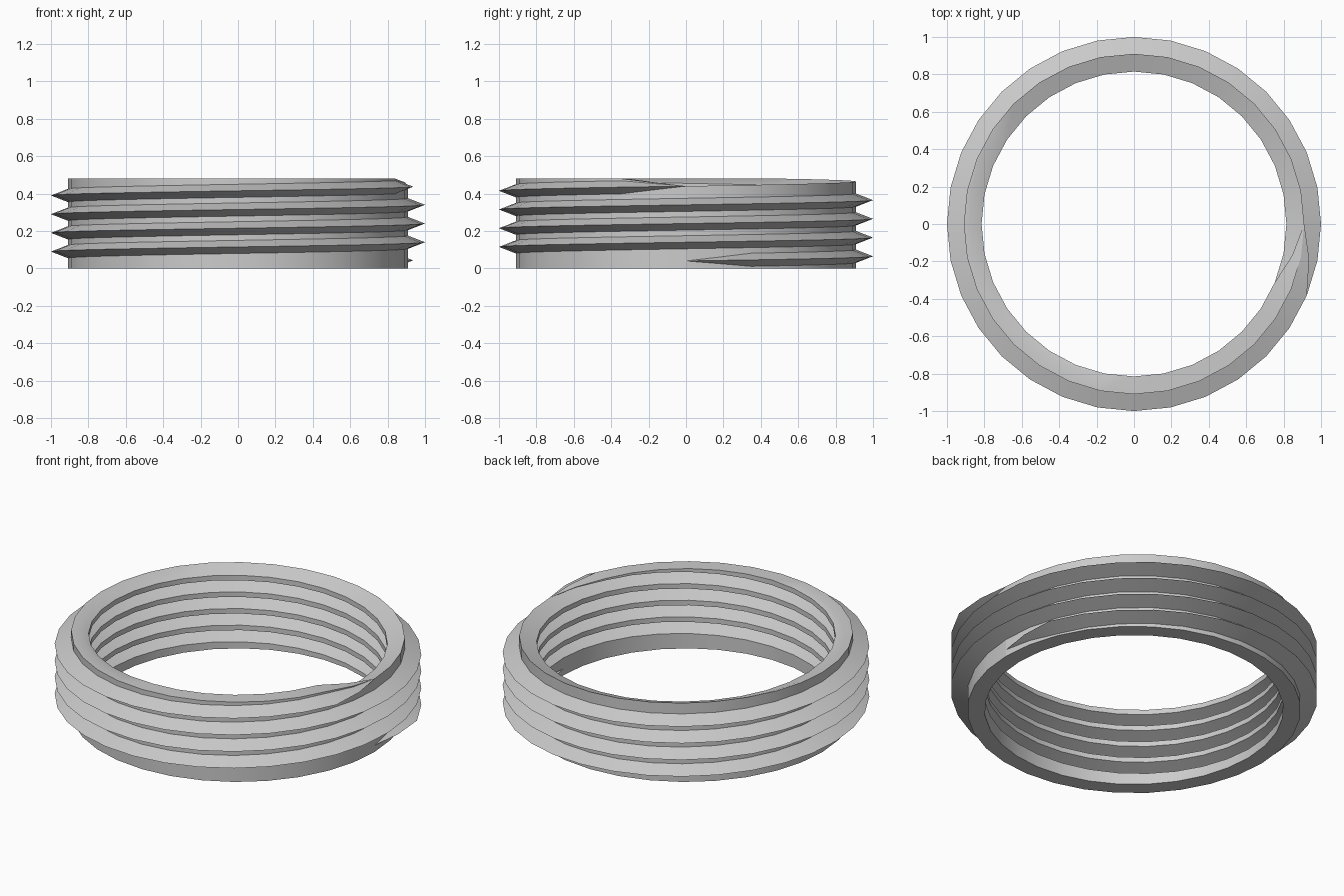
import bpy, bmesh, math

if "Cube" in bpy.data.objects:
    bpy.data.objects.remove(bpy.data.objects["Cube"])

SEG, TURNS = 32, 4
PITCH, HALF = 0.10, 0.035          # thread pitch and half width of one ridge
ROOT, CREST, BORE = 0.91, 1.0, 0.815
START, TOP = 0.04, 0.48            # first crest height, rim height
END = (ROOT, START + TURNS * PITCH)


def lerp(a, b, f):
    return tuple(x + (y - x) * f for x, y in zip(a, b))


def section(j):
    """Closed (radius, height) cross-section of the threaded wall at step j."""
    t = j / SEG
    fade_in, fade_out = min(1, j / 2), min(1, (SEG - j) / 2)
    crest = [START + PITCH * (k + t) for k in range(TURNS + 1)]
    # outside: plain wall with four ridges, tapered at both ends
    pts = [(ROOT, 0)]
    for k in range(TURNS):
        a = fade_in if k == 0 else fade_out if k == TURNS - 1 else 1
        c = crest[k]
        pts += [(ROOT, c - HALF * a), (ROOT + (CREST - ROOT) * a, c), (ROOT, c + HALF * a)]
    # rim: the last inner groove runs out through the top
    c = crest[TURNS]
    rim_r = ROOT - (ROOT - BORE) * min(1, max(0, (c - TOP) / HALF))
    rim = [(ROOT, min(c, TOP)), (rim_r, min(c, TOP)), (BORE, min(c - HALF, TOP))]
    pts += [lerp(END, p, fade_out) for p in rim]
    # inside: matching grooves
    for k in reversed(range(TURNS)):
        a = fade_in if k == 0 else 1
        c = crest[k]
        upper = (BORE, c + HALF * a)
        if k == TURNS - 1:
            upper = lerp(END, upper, fade_out)
        pts += [upper, (BORE + (ROOT - BORE) * a, c), (BORE, c - HALF * a)]
    pts.append((BORE, 0))
    return pts


# Sweep the changing section once around the axis
bm = bmesh.new()
cols = []
for j in range(SEG + 1):
    ang = 2 * math.pi * j / SEG
    cols.append([bm.verts.new((r * math.cos(ang), r * math.sin(ang), z)) for r, z in section(j)])
for a, b in zip(cols, cols[1:]):
    n = len(a)
    for i in range(n):
        m = (i + 1) % n
        bm.faces.new((a[i], b[i], b[m], a[m]))
bmesh.ops.remove_doubles(bm, verts=bm.verts, dist=0.0005)
bmesh.ops.dissolve_degenerate(bm, edges=bm.edges, dist=0.0005)
mesh = bpy.data.meshes.new("threaded_ring")
bm.to_mesh(mesh)
bm.free()

ring = bpy.data.objects.new("threaded_ring", mesh)
bpy.context.collection.objects.link(ring)
grey = bpy.data.materials.new("light_grey")
grey.diffuse_color = (0.6, 0.6, 0.6, 1)
grey.use_nodes = True
grey.node_tree.nodes["Principled BSDF"].inputs["Base Color"].default_value = grey.diffuse_color
mesh.materials.append(grey)

# Smooth around the ring, sharp thread edges
bpy.context.view_layer.objects.active = ring
ring.select_set(True)
bpy.ops.object.shade_smooth_by_angle(angle=math.radians(30))
